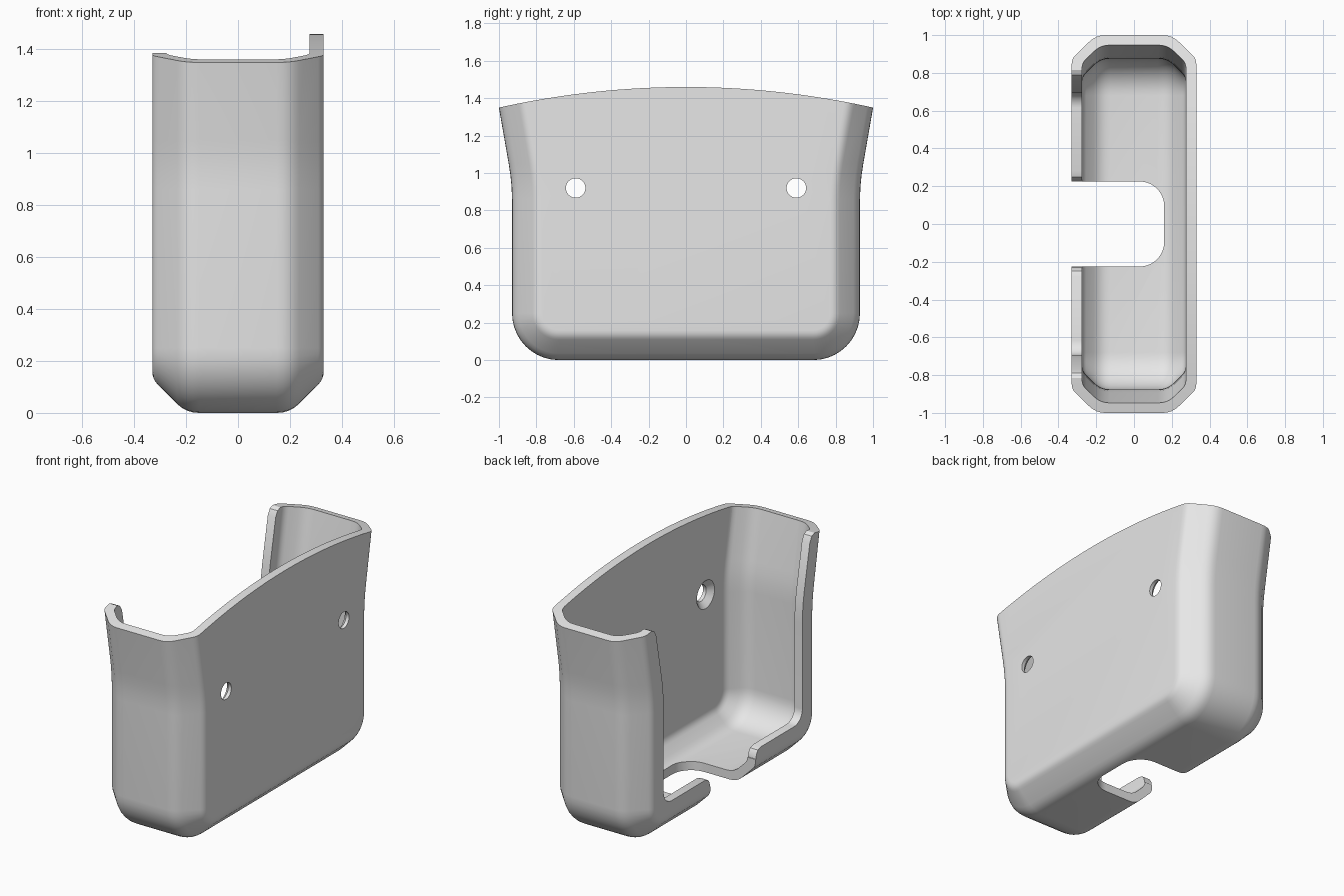
import bpy, bmesh
from math import sin, cos, pi
from mathutils import Matrix, Vector

cube = bpy.data.objects.get("Cube")
if cube:
    bpy.data.objects.remove(cube, do_unlink=True)

WALL = 0.055
HALF_X = 0.33
FLAT_X = 0.2
CHAMFER = HALF_X - FLAT_X

grey = bpy.data.materials.new("light_grey")
grey.use_nodes = True
grey.diffuse_color = (0.8, 0.8, 0.8, 1)
grey.node_tree.nodes["Principled BSDF"].inputs["Base Color"].default_value = (0.8, 0.8, 0.8, 1)


def add_object(name, bm):
    bmesh.ops.recalc_face_normals(bm, faces=bm.faces[:])
    mesh = bpy.data.meshes.new(name)
    bm.to_mesh(mesh)
    bm.free()
    mesh.materials.append(grey)
    obj = bpy.data.objects.new(name, mesh)
    bpy.context.collection.objects.link(obj)
    return obj


def loft(name, rings):
    """Closed solid through rings that have equal point counts."""
    bm = bmesh.new()
    loops = [[bm.verts.new(p) for p in ring] for ring in rings]
    n = len(loops[0])
    for a, b in zip(loops, loops[1:]):
        for i in range(n):
            j = (i + 1) % n
            bm.faces.new((a[i], a[j], b[j], b[i]))
    bm.faces.new(loops[0])
    bm.faces.new(loops[-1])
    return add_object(name, bm)


def fillet(cy, cz, r, steps=10):
    """Quarter circle from facing +y round to facing -z."""
    return [(cy + r * cos(a), cz - r * sin(a))
            for a in (pi / 2 * i / steps for i in range(steps + 1))]


def mirrored(half):
    return half + [(-y, z) for y, z in reversed(half)]


def side_outline(d):
    """Flared U outline, moved inward by d."""
    r = max(0.25 - d, 0.08)
    flare = [(1.044, 1.6), (0.948, 1.05), (0.939, 0.99), (0.933, 0.93), (0.93, 0.86)]
    return [(y - d, z) for y, z in flare] + fillet(0.93 - d - r, d + r, r)


def rounded_section(t):
    """Chamfered cross-section (x, inward offset) for a shell depth t."""
    k = t * 0.414
    x1, x2 = HALF_X - t, FLAT_X - k
    deep = CHAMFER + k
    line = [Vector(p) for p in ((x1, deep + 0.03), (x1, deep), (x2, t), (0, t))]
    half = [line[0]]
    for i, e in ((1, 0.03), (2, 0.05)):
        p = line[i]
        a = p + (line[i - 1] - p).normalized() * e
        b = p + (line[i + 1] - p).normalized() * e
        for s in range(5):
            u = s / 4
            q = a * (1 - u) ** 2 + p * 2 * u * (1 - u) + b * u * u
            if (q - half[-1]).length > 1e-5:
                half.append(q)
    return [(p.x, p.y) for p in half] + [(-p.x, p.y) for p in reversed(half)]


def shell_solid(name, t):
    return loft(name, [[(x, y, z) for y, z in mirrored(side_outline(d))]
                       for x, d in rounded_section(t)])


def plate_cutter(name, outline, x0, x1):
    return loft(name, [[(x, y, z) for y, z in outline] for x in (x0, x1)])


# Body and its hollow
holder = shell_solid("holder_body", 0)
cutters = [shell_solid("hollow", WALL)]

# Curved top rim
arc = [(y / 20, 1.46 - 0.11 * (y / 20) ** 2) for y in range(-24, 25)]
cutters.append(plate_cutter("rim_cutter", arc + [(1.2, 2), (-1.2, 2)], -0.6, 0.6))

# Open face: leaves a lip along the sides and bottom, rounded at its free ends
window = side_outline(0.235)[1:]
lip_top = [(0.9, 1.6), (0.9, 1.40), (0.835, 1.395), (0.79, 1.375), (0.77, 1.34)]
lip_end = [(y, z) for y, z in ((0.28, 0.235), (0.25, 0.225), (0.235, 0.205), (0.23, 0.175))]
cutters.append(plate_cutter("window_cutter", mirrored(lip_top + window + lip_end), -0.5, -0.262))

# Notch through the floor
notch_half = [(-0.5, 0.225)] + [(0.03 + 0.13 * sin(a), 0.095 + 0.13 * cos(a))
                                for a in (pi / 2 * i / 10 for i in range(11))]
notch = notch_half + [(x, -y) for x, y in reversed(notch_half)]
cutters.append(loft("notch_cutter", [[(x, y, z) for x, y in notch] for z in (-0.1, 0.3)]))

# Countersunk screw holes
for side in (-1, 1):
    for label, x0, x1, r0, r1 in (("bore", 0.2, 0.4, 0.052, 0.052),
                                  ("countersink", 0.265, 0.31, 0.1, 0.05)):
        bm = bmesh.new()
        place = Matrix.Translation(((x0 + x1) / 2, side * 0.59, 0.92)) @ Matrix.Rotation(pi / 2, 4, "Y")
        bmesh.ops.create_cone(bm, cap_ends=True, segments=40, radius1=r0, radius2=r1,
                              depth=x1 - x0, matrix=place)
        cutters.append(add_object("hole_" + label, bm))

for cutter in cutters:
    cutter.hide_render = True
    mod = holder.modifiers.new(cutter.name, "BOOLEAN")
    mod.operation = "DIFFERENCE"
    mod.solver = "EXACT"
    mod.object = cutter

# Bake the cuts and drop the cutters
bpy.context.view_layer.update()
graph = bpy.context.evaluated_depsgraph_get()
baked = bpy.data.meshes.new_from_object(holder.evaluated_get(graph))
holder.modifiers.clear()
holder.data = baked
baked.materials.clear()
baked.materials.append(grey)
for cutter in cutters:
    bpy.data.objects.remove(cutter, do_unlink=True)

bpy.ops.object.select_all(action="DESELECT")
holder.select_set(True)
bpy.context.view_layer.objects.active = holder
bpy.ops.object.shade_smooth_by_angle(angle=pi / 6)
